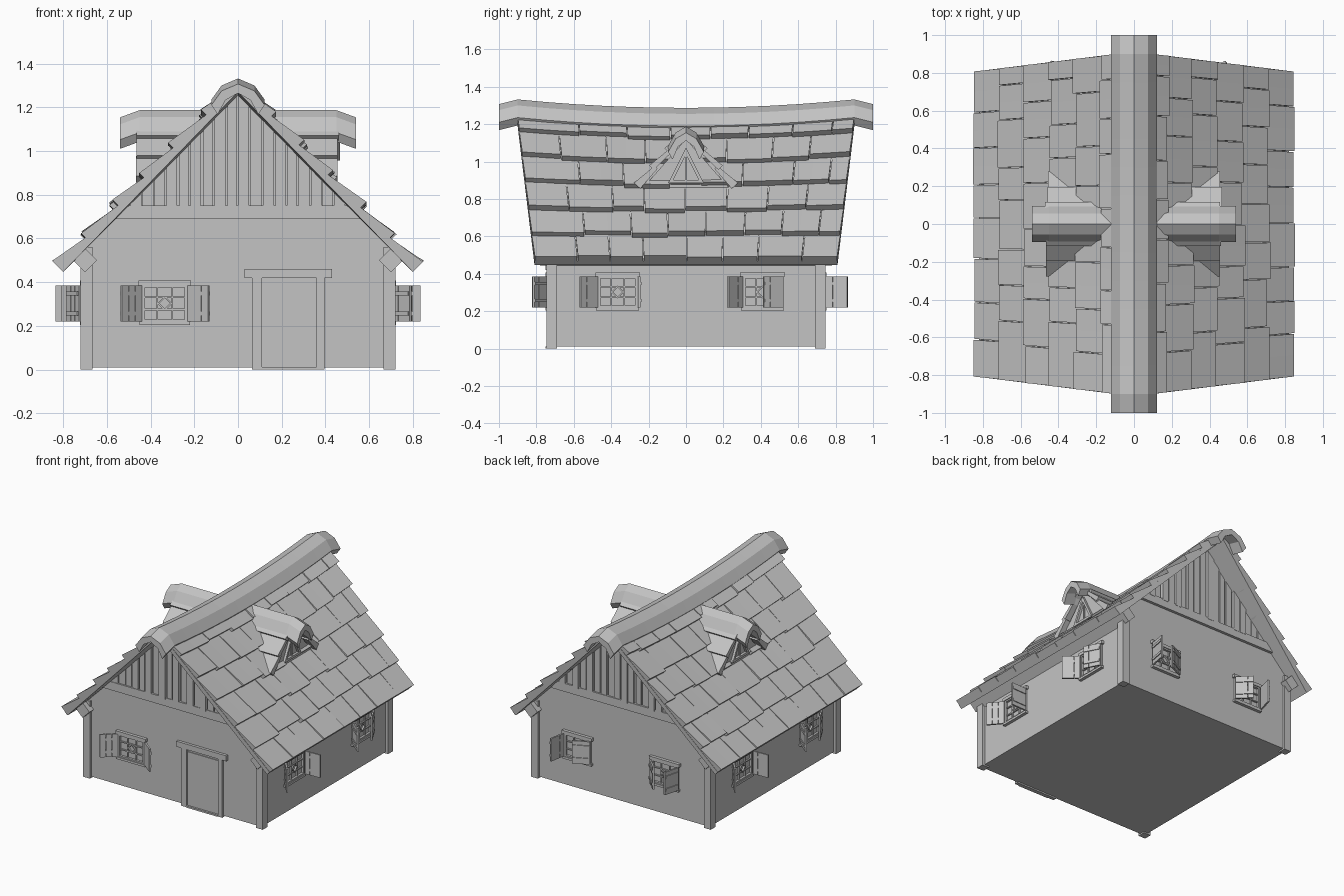
import bpy, bmesh, math, random
from mathutils import Matrix, Vector

random.seed(4)
if "Cube" in bpy.data.objects:
    bpy.data.objects.remove(bpy.data.objects["Cube"])

grey = bpy.data.materials.new("plain_grey")
grey.use_nodes = True
grey.diffuse_color = (0.55, 0.55, 0.55, 1)
grey.node_tree.nodes["Principled BSDF"].inputs["Base Color"].default_value = (0.55, 0.55, 0.55, 1)


def loft(bm, rings):
    """Closed solid through matching rings of points."""
    rows = [[bm.verts.new(p) for p in r] for r in rings]
    n = len(rows[0])
    bm.faces.new(rows[0])
    bm.faces.new(rows[-1][::-1])
    for a, b in zip(rows, rows[1:]):
        for i in range(n):
            j = (i + 1) % n
            bm.faces.new((a[i], b[i], b[j], a[j]))


def part(name, solids, matrix=Matrix()):
    """One object from a list of lofted solids."""
    bm = bmesh.new()
    for rings in solids:
        loft(bm, rings)
    bmesh.ops.transform(bm, matrix=matrix, verts=bm.verts)
    bmesh.ops.recalc_face_normals(bm, faces=bm.faces)
    mesh = bpy.data.meshes.new(name)
    bm.to_mesh(mesh)
    bm.free()
    mesh.materials.append(grey)
    obj = bpy.data.objects.new(name, mesh)
    bpy.context.collection.objects.link(obj)
    return obj


def box(x0, x1, y0, y1, z0, z1):
    return [[(x0, y0, z), (x1, y0, z), (x1, y1, z), (x0, y1, z)] for z in (z0, z1)]


def extrude_y(profile, y0, y1):
    return [[(x, y, z) for x, z in profile] for y in (y0, y1)]


def turn(deg):
    return Matrix.Rotation(math.radians(deg), 4, "Z")


SIDES = {"right": -1, "left": 1}

# Walls with gables, corner posts and eave beams
part("walls", [extrude_y([(-.70, .01), (.70, .01), (.70, .55), (0, 1.265), (-.70, .55)], -.73, .73)])
posts, beams = [], []
for sx in (-1, 1):
    for sy in (-1, 1):
        posts.append(box(sx * .665, sx * .72, sy * .69, sy * .745, 0, .56))
    c, r = sx * .70, .055
    beams.append(extrude_y([(c - r, .5), (c, .5 - r), (c + r, .5), (c, .5 + r)], -.78, .78))
part("corner_posts", posts)
part("eave_beams", beams)

# Gable boards of uneven depth over a cross beam
for name, deg in (("front", 0), ("back", 180)):
    boards = []
    w = .055
    for i in range(-9, 9):
        x0, x1 = i * w + random.uniform(0, .008), (i + 1) * w - random.uniform(0, .008)
        top = [1.265 - 1.02 * abs(x) for x in (x0, x1)]
        out = -.738 - random.choice((0, .008, .014))
        boards.append(extrude_y([(x0, .74), (x1, .74), (x1, top[1]), (x0, top[0])], out, -.72))
    part(name + "_gable_boards", boards, turn(deg))
    part(name + "_gable_beam", [extrude_y([(-.56, .69), (.56, .69), (.51, .75), (-.51, .75)], -.75, -.72)], turn(deg))


# Main roof: s runs eave to ridge, v runs along the house, n is height off the deck
def roof(side, s, v, n):
    return (side * (.80 * (1 - s) + n * .717), v * (.81 + .10 * s),
            .447 + .823 * s + n * .70 - s * .045 * (1 - v * v))


ROWS, COLS = 6, 8
for name, side in SIDES.items():
    strips = [[[roof(side, s, -1 + k / 4, n) for s, n in ((0, 0), (.998, 0), (.998, .03), (0, .03))]
               for k in range(9)]]
    part(name + "_roof_deck", strips)
    tiles = []
    for row in range(ROWS):
        s0, s1 = row * .167, min((row + 1) * .167 + .03, .998)
        shift = (row % 2) * .5
        cuts = [-1] + [(k + shift) * 2 / COLS - 1 + random.uniform(-.04, .04)
                       for k in range(1, COLS)] + [1]
        for a, b in zip(cuts, cuts[1:]):
            low = s0 + (random.uniform(-.012, .012) if row else 0)
            lift = random.uniform(-.004, .006)
            base = .028 if row else 0
            shape = ((low, base), (s1, .002), (s1, .028), (low, .066 + lift))
            tiles.append([[roof(side, s, v, n) for s, n in shape]
                          for v in (a + .003, (a + b) / 2, b - .003)])
    part(name + "_roof_tiles", tiles)


# Ridge caps: bent shells swept along the ridge
def cap_ring(outer, drop):
    inner = [(a * .76, z - .042) for a, z in outer]
    half = outer + [(-a, z) for a, z in outer[-2::-1]]
    back = inner + [(-a, z) for a, z in inner[-2::-1]]
    return [(a, z - drop) for a, z in half + back[::-1]]


main_cap = [(.122, 1.235), (.075, 1.30), (0, 1.332)]
stations = [-1, -.9] + [k * .15 for k in range(-5, 6)] + [.9, 1]
rings = []
for y in stations:
    drop = .025 if abs(y) > .95 else .045 * (1 - (y / .9) ** 2)
    rings.append([(a, y, z) for a, z in cap_ring(main_cap, drop)])
part("ridge_cap", [rings])

# Dormers on both slopes
small_cap = [(.095, 1.085), (.055, 1.155), (0, 1.187)]


def triangle(x0, x1, half, z0, z1):
    return [[(x, -half, z0), (x, half, z0), (x, 0, z1)] for x in (x0, x1)]


def dormer_ring(sy, shape, front):
    """Cross-section of a dormer tile at its front, or where it meets the main roof."""
    ring = []
    for t, n in shape:
        z = .855 + .28 * t + n * .7
        ring.append((front if front else (1.31 - z) / 1.025 - .06, sy * (.245 * (1 - t) + n * .72), z))
    return ring


for name, side in SIDES.items():
    flip = turn(0 if side > 0 else 180)
    part(name + "_dormer_gable", [triangle(.25, .425, .23, .86, 1.12)], flip)
    frame = []
    pts = [(-.095, .885), (.095, .885), (0, 1.075)]
    mid = (0, .945)
    for k in range(3):
        a, b = pts[k], pts[(k + 1) % 3]
        quad = [a, b] + [tuple(m + (q - m) * .72 for q, m in zip(p, mid)) for p in (b, a)]
        frame.append([[(x, p, z) for p, z in quad] for x in (.42, .442)])
    frame.append([[(x, p, z) for p, z in ((-.006, .9), (.006, .9), (.006, 1.04), (-.006, 1.04))]
                  for x in (.42, .434)])
    part(name + "_dormer_window", frame, flip)
    tiles = []
    for sy in (-1, 1):
        for row in range(3):
            t0, t1 = row * .33, min((row + 1) * .33 + .05, 1)
            shape = ((t0, .012 if row else 0), (t1, 0), (t1, .022), (t0, .045))
            front = .465 + random.uniform(-.012, .008)
            tiles.append([dormer_ring(sy, shape, 0), dormer_ring(sy, shape, front)])
    part(name + "_dormer_tiles", tiles, flip)
    part(name + "_dormer_cap", [[[(x, a, z) for a, z in cap_ring(small_cap, d)]
                                 for x, d in ((.10, 0), (.45, 0), (.54, .033))]], flip)

# Door: frame, panel, lintel and threshold
part("door_frame", [box(.065, .11, -.745, -.72, 0, .42), box(.36, .395, -.745, -.72, 0, .42),
                    box(.03, .43, -.75, -.72, .42, .46)])
part("door", [box(.11, .36, -.736, -.72, .01, .40)])
part("door_threshold", [box(.11, .36, -.75, -.72, 0, .012)])


# Windows: frame, bars, diamond and two plank shutters at given opening angles
def window(name, matrix, left_angle, right_angle):
    lo, hi, w = .22, .385, .105
    out = -.016
    solids = [box(-w - .015, w + .015, -.022, .01, hi, hi + .022),
              box(-w - .01, w + .01, -.022, .01, lo - .016, lo)]
    for s in (-1, 1):
        solids.append(box(s * (w - .014), s * w, out, .01, lo, hi))
        solids.append(box(s * .034 - .004, s * .034 + .004, -.01, .01, lo, hi))
        z = (lo + hi) / 2 + s * .028
        solids.append(box(-w, w, -.01, .01, z - .004, z + .004))
    solids.append(box(-w, w, out, .01, lo, lo + .01))
    solids.append(box(-w, w, out, .01, hi - .01, hi))
    for k in range(4):
        corners = [(r * math.cos(q * math.pi / 2), (lo + hi) / 2 + r * math.sin(q * math.pi / 2))
                   for r, q in ((.034, k), (.034, k + 1), (.024, k + 1), (.024, k))]
        solids.append(extrude_y(corners, -.012, .01))
    part(name, solids, matrix)
    for label, s, angle in (("left", -1, left_angle), ("right", 1, right_angle)):
        planks = [box(-s * k * .04, -s * (k * .04 + .038), -.012, 0, lo, hi) for k in range(3)]
        planks += [box(-s * .004, -s * .114, -.018, 0, z, z + .018) for z in (lo + .028, hi - .046)]
        hinge = matrix @ Matrix.Translation((s * w, -.018, 0)) @ turn(s * angle)
        part(name + "_" + label + "_shutter", planks, hinge)


def wall_spot(deg, along, depth):
    return turn(deg) @ Matrix.Translation((along, -depth, 0))


window("front_window", wall_spot(0, -.335, .73), 140, 142)
for name, deg in (("left", 90), ("right", 270)):
    window(name + "_window_a", wall_spot(deg, -.365, .70), 140, 92)
    window(name + "_window_b", wall_spot(deg, .41, .70), 130, 28)
window("back_window_a", wall_spot(180, -.35, .73), 100, 25)
window("back_window_b", wall_spot(180, .35, .73), 45, 75)
